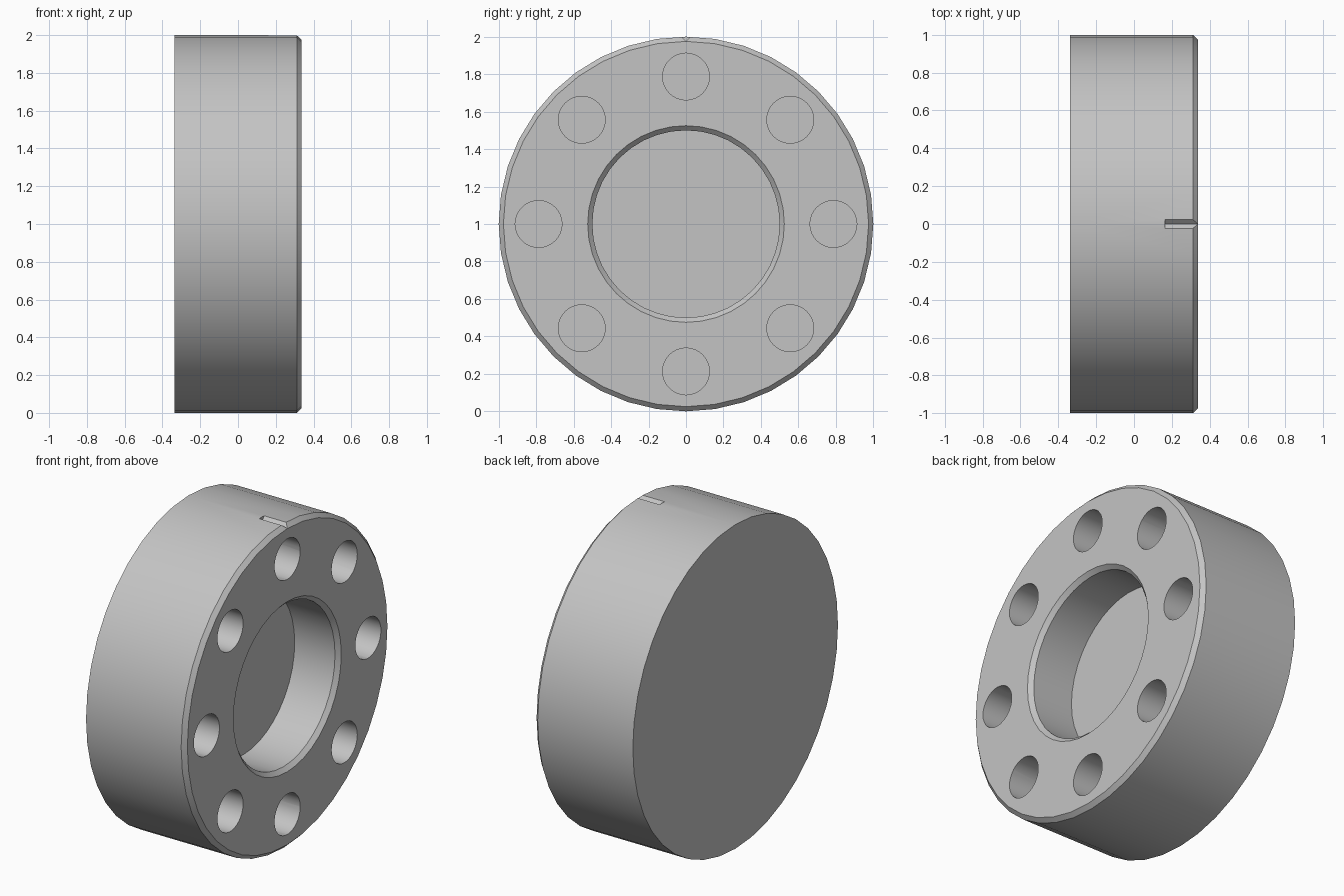
import bpy, bmesh, math
from mathutils import Matrix, Vector

if "Cube" in bpy.data.objects:
    bpy.data.objects.remove(bpy.data.objects["Cube"], do_unlink=True)

HALF = 0.337        # half of the thickness along x
CHAMFER = 0.025
SIDES = 40

metal = bpy.data.materials.new("grey metal")
metal.use_nodes = True
colour = (0.55, 0.55, 0.55, 1)
metal.diffuse_color = colour
metal.node_tree.nodes["Principled BSDF"].inputs["Base Color"].default_value = colour


def make_object(name, bm):
    bmesh.ops.recalc_face_normals(bm, faces=bm.faces)
    mesh = bpy.data.meshes.new(name)
    bm.to_mesh(mesh)
    bm.free()
    mesh.materials.append(metal)
    obj = bpy.data.objects.new(name, mesh)
    bpy.context.collection.objects.link(obj)
    return obj


def lathe_rings(bm, profile, sides, centre=(0, 0, 1)):
    """Turn (x, radius) points around the x axis and cap both ends."""
    rings = []
    for x, r in profile:
        ring = []
        for i in range(sides):
            a = math.tau * i / sides
            ring.append(bm.verts.new(Vector(centre) + Vector((x, r * math.sin(a), r * math.cos(a)))))
        rings.append(ring)
    for a, b in zip(rings, rings[1:]):
        for i in range(sides):
            j = (i + 1) % sides
            bm.faces.new((a[i], a[j], b[j], b[i]))
    bm.faces.new(rings[0])
    bm.faces.new(rings[-1])


# Flange body with chamfered rim and a blind, chamfered bore
bm = bmesh.new()
lathe_rings(bm, [(-HALF, 1), (HALF - CHAMFER, 1), (HALF, 1 - CHAMFER),
                 (HALF, 0.525), (HALF - CHAMFER, 0.5), (0.037, 0.5)], SIDES)
flange = make_object("flange_body", bm)

# Eight blind bolt holes on a circle
bm = bmesh.new()
for k in range(8):
    a = math.tau * k / 8
    lathe_rings(bm, [(0.037, 0.125), (HALF + 0.1, 0.125)], 32,
                (0, 0.787 * math.sin(a), 1 + 0.787 * math.cos(a)))
holes = make_object("bolt_hole_cutter", bm)

# V-shaped index notch on top of the rim
bm = bmesh.new()
ends = []
for x, tip_x in ((0.16, 0.165), (HALF + 0.1, HALF + 0.1)):
    ends.append([bm.verts.new(p) for p in
                 ((x, -0.052, 2.025), (x, 0.052, 2.025), (tip_x, 0, 1.976))])
for i in range(3):
    j = (i + 1) % 3
    bm.faces.new((ends[0][i], ends[0][j], ends[1][j], ends[1][i]))
for end in ends:
    bm.faces.new(end)
notch = make_object("index_notch_cutter", bm)

# Cut the holes and the notch, then discard the cutters
bpy.context.view_layer.objects.active = flange
for cutter in (holes, notch):
    cutter.hide_render = True
    mod = flange.modifiers.new("cut", "BOOLEAN")
    mod.operation = "DIFFERENCE"
    mod.solver = "EXACT"
    mod.object = cutter
    bpy.ops.object.modifier_apply(modifier=mod.name)
    bpy.data.objects.remove(cutter, do_unlink=True)

# Smooth round walls, sharp edges
bpy.ops.object.select_all(action="DESELECT")
flange.select_set(True)
bpy.ops.object.shade_smooth_by_angle(angle=math.radians(25))
